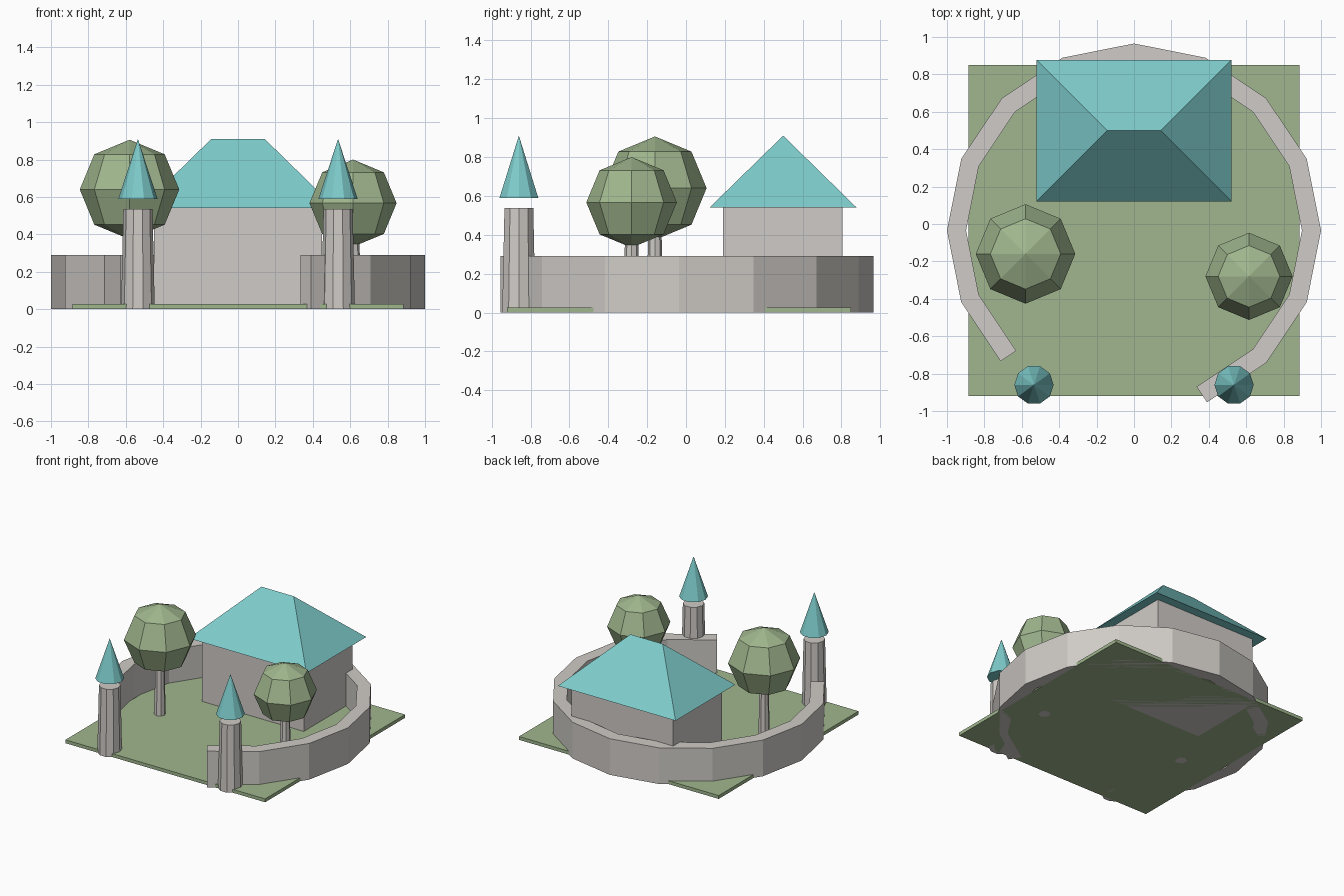
import bpy, bmesh, math
from mathutils import Vector

if "Cube" in bpy.data.objects:
    bpy.data.objects.remove(bpy.data.objects["Cube"])


def material(name, rgb):
    m = bpy.data.materials.new(name)
    m.diffuse_color = (*rgb, 1)
    m.use_nodes = True
    m.node_tree.nodes["Principled BSDF"].inputs["Base Color"].default_value = m.diffuse_color
    return m


STONE = material("pale stone", (0.63, 0.60, 0.57))
TEAL = material("teal roof", (0.21, 0.60, 0.60))
GREEN = material("leaf green", (0.35, 0.47, 0.27))


def finish(name, bm, mat):
    bmesh.ops.recalc_face_normals(bm, faces=bm.faces)
    me = bpy.data.meshes.new(name)
    bm.to_mesh(me)
    bm.free()
    me.materials.append(mat)
    ob = bpy.data.objects.new(name, me)
    bpy.context.collection.objects.link(ob)
    return ob


def box(name, x0, x1, y0, y1, z0, z1, mat):
    bm = bmesh.new()
    bmesh.ops.create_cube(bm, size=1)
    for v in bm.verts:
        v.co = (x1 if v.co.x > 0 else x0, y1 if v.co.y > 0 else y0, z1 if v.co.z > 0 else z0)
    return finish(name, bm, mat)


def cone(name, x, y, z0, z1, r0, r1, sides, mat):
    bm = bmesh.new()
    bmesh.ops.create_cone(bm, cap_ends=True, segments=sides, radius1=r0, radius2=r1, depth=z1 - z0)
    # put a corner on the x axis
    a = bm.verts[:][0].co
    turn = -math.atan2(a.y, a.x)
    c, s = math.cos(turn), math.sin(turn)
    for v in bm.verts:
        px, py, pz = v.co
        v.co = (x + c * px - s * py, y + s * px + c * py, pz + (z0 + z1) / 2)
    bmesh.ops.remove_doubles(bm, verts=bm.verts, dist=1e-5)
    return finish(name, bm, mat)


def tree(side, x, y, z, r):
    cone(side + "_tree_trunk", x, y, 0, z - r * 0.6, 0.043, 0.033, 8, STONE)
    bm = bmesh.new()
    bmesh.ops.create_uvsphere(bm, u_segments=8, v_segments=4, radius=r)
    bmesh.ops.translate(bm, verts=bm.verts, vec=(x, y, z))
    finish(side + "_tree_crown", bm, GREEN)


# Lawn
box("lawn", -0.885, 0.885, -0.92, 0.85, 0, 0.027, GREEN)

# Curved wall: 16-sided ring left open at the front, ends cut square
CY, R, HALF, TOP = -0.035, 0.949, 0.05, 0.29
bm = bmesh.new()
sections = []
STEP = math.radians(22.5)
for i in range(-3, 11):
    a = i * STEP
    mid = Vector((math.cos(a) * R, math.sin(a) * R + CY, 0))
    if i in (-3, 10):
        n = a + (STEP / 2 if i == -3 else -STEP / 2)
        off = Vector((math.cos(n), math.sin(n), 0)) * HALF
    else:
        off = Vector((math.cos(a), math.sin(a), 0)) * HALF / math.cos(STEP / 2)
    up = Vector((0, 0, TOP))
    sections.append([bm.verts.new(p) for p in (mid - off, mid + off, mid + off + up, mid - off + up)])
for s, t in zip(sections, sections[1:]):
    for k in range(4):
        bm.faces.new((s[k], s[(k + 1) % 4], t[(k + 1) % 4], t[k]))
bm.faces.new(sections[0])
bm.faces.new(sections[-1])
finish("curved_wall", bm, STONE)

# House with hipped roof
box("house_walls", -0.45, 0.45, 0.19, 0.805, 0, 0.54, STONE)
bm = bmesh.new()
eave = [bm.verts.new((x, y, 0.54)) for x, y in ((-0.522, 0.121), (0.522, 0.121), (0.522, 0.878), (-0.522, 0.878))]
left, right = [bm.verts.new((x, 0.5, 0.91)) for x in (-0.143, 0.143)]
a, b, c, d = eave
for f in (eave, (a, b, right, left), (b, c, right), (c, d, left, right), (d, a, left)):
    bm.faces.new(f)
finish("house_roof", bm, TEAL)

# Gate towers, spires hovering just above the shafts
for side, x in (("left", -0.535), ("right", 0.535)):
    cone(side + "_tower_shaft", x, -0.86, 0, 0.537, 0.09, 0.078, 10, STONE)
    cone(side + "_tower_spire", x, -0.86, 0.59, 0.91, 0.105, 0, 10, TEAL)

# Trees
tree("left", -0.58, -0.16, 0.64, 0.266)
tree("right", 0.615, -0.28, 0.567, 0.233)
